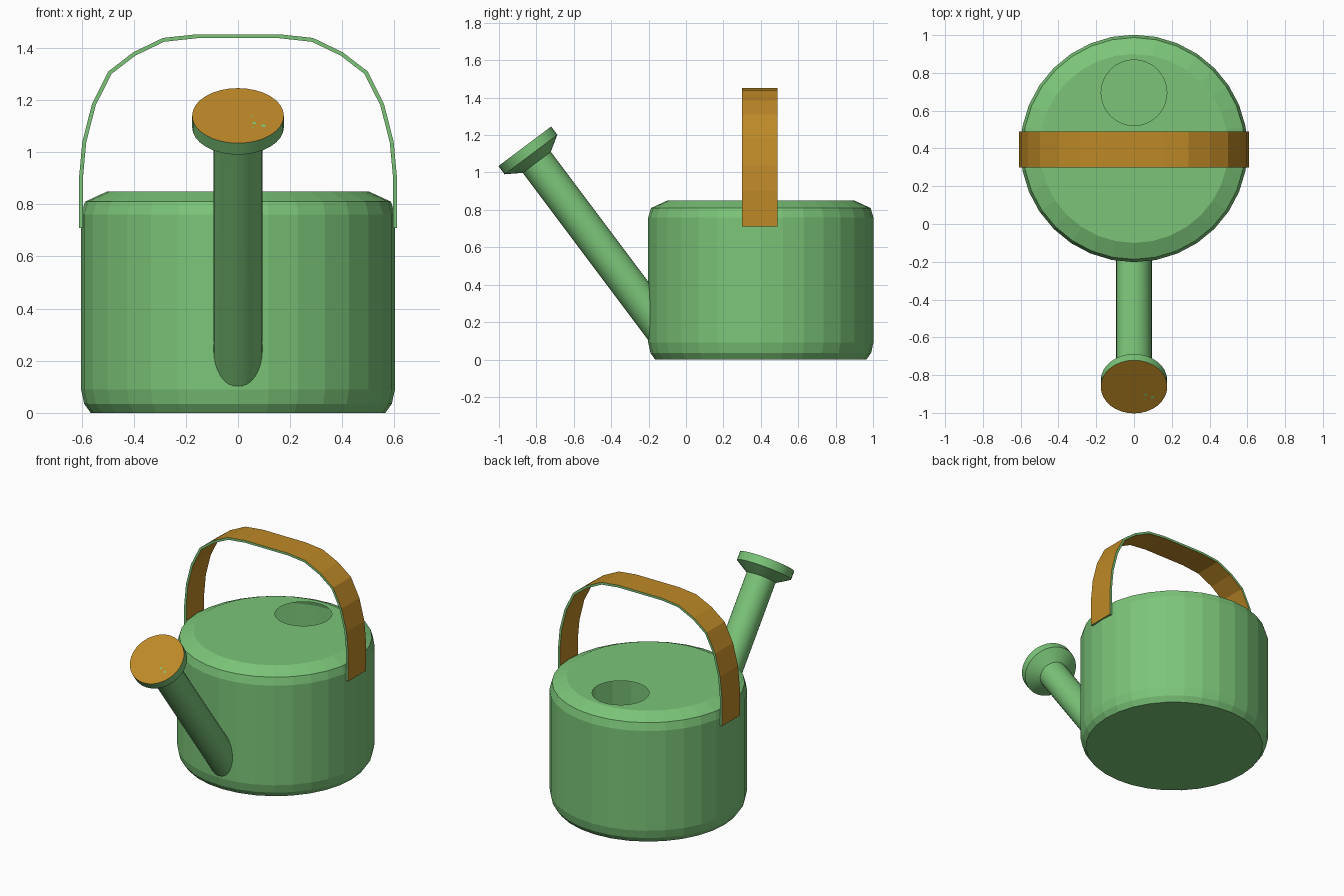
import bpy, math
from mathutils import Vector

if "Cube" in bpy.data.objects:
    bpy.data.objects.remove(bpy.data.objects["Cube"])

SIDES = 32


def material(name, color):
    m = bpy.data.materials.new(name)
    m.diffuse_color = (*color, 1)
    m.use_nodes = True
    m.node_tree.nodes["Principled BSDF"].inputs["Base Color"].default_value = m.diffuse_color
    return m


green = material("green_paint", (0.20, 0.56, 0.19))
orange = material("orange_paint", (0.51, 0.25, 0.02))


def make(name, verts, faces, mats):
    me = bpy.data.meshes.new(name)
    me.from_pydata(verts, [], faces)
    for m in mats:
        me.materials.append(m)
    ob = bpy.data.objects.new(name, me)
    bpy.context.collection.objects.link(ob)
    return ob


def loft(name, rings, cap_first, mats):
    n = len(rings[0])
    faces = [(r * n + i, r * n + (i + 1) % n, (r + 1) * n + (i + 1) % n, (r + 1) * n + i)
             for r in range(len(rings) - 1) for i in range(n)]
    if cap_first:
        faces.append(tuple(reversed(range(n))))
    return make(name, [v for r in rings for v in r], faces, mats)


ANGLES = [2 * math.pi * i / SIDES for i in range(SIDES)]

# Body: hollow lathe, last ring is the off-centre filling hole
profile = [(0.565, 0, 0.4), (0.59, 0.035, 0.4), (0.602, 0.09, 0.4), (0.602, 0.76, 0.4),
           (0.587, 0.81, 0.4), (0.5, 0.85, 0.4), (0.174, 0.85, 0.695)]
loft("body", [[(r * math.cos(a), cy + r * math.sin(a), z) for a in ANGLES]
              for r, z, cy in profile], True, [green])

# Spout and rose share one slanted axis
axis = Vector((0, 0.6, -0.8))
across = Vector((1, 0, 0))
up = Vector((0, 0.8, 0.6))
face_centre = Vector((0, -0.862, 1.14))


def on_axis(t, r, a):
    return face_centre + axis * t + across * (r * math.cos(a)) + up * (r * math.sin(a))


# Watering rose with orange face
rose = loft("rose", [[on_axis(t, r, -a) for a in ANGLES]
                     for t, r in ((0, 0.176), (0.055, 0.176), (0.107, 0.094))],
            True, [green, orange])
rose.data.flip_normals()
rose.data.polygons[-1].material_index = 1

# Spout tube, base ring trimmed to the body wall
top_ring = [on_axis(0.107, 0.094, -a) for a in ANGLES]
base_ring = []
for p in top_ring:
    wall_y = 0.4 - math.sqrt(0.596 ** 2 - p.x ** 2)
    base_ring.append(p + axis * ((wall_y - p.y) / axis.y))
spout = loft("spout", [top_ring, base_ring], False, [green])
spout.data.flip_normals()

for ob in (rose, spout):
    bpy.ops.object.select_all(action='DESELECT')
    ob.select_set(True)
    bpy.context.view_layer.objects.active = ob
    bpy.ops.object.shade_smooth_by_angle(angle=math.radians(25))

# Small water outlets on the rose face
for i, (x, u, r) in enumerate([(0.062, -0.05, 0.008), (0.098, -0.067, 0.009),
                               (0.052, -0.008, 0.004), (0.056, -0.08, 0.004)]):
    pts = [face_centre - axis * 0.002 + across * (x + r * math.cos(k * math.pi / 4))
           + up * (u + r * math.sin(k * math.pi / 4)) for k in range(8)]
    make(f"outlet_{i + 1}", pts, [tuple(range(8))], [green])

# Handle: arched orange strap with green edges
half = [(0.61, 0.71), (0.61, 0.90), (0.597, 1.04), (0.56, 1.185),
        (0.497, 1.31), (0.402, 1.383), (0.288, 1.438), (0.16, 1.452)]
arch = [(-x, z) for x, z in half] + half[::-1]
n = len(arch)
handle = make("handle", [(x, y, z) for y in (0.30, 0.49) for x, z in arch],
              [(i, i + 1, n + i + 1, n + i) for i in range(n - 1)], [orange, green])
solid = handle.modifiers.new("thickness", 'SOLIDIFY')
solid.thickness = 0.015
solid.offset = -1
solid.use_even_offset = True
solid.material_offset_rim = 1
